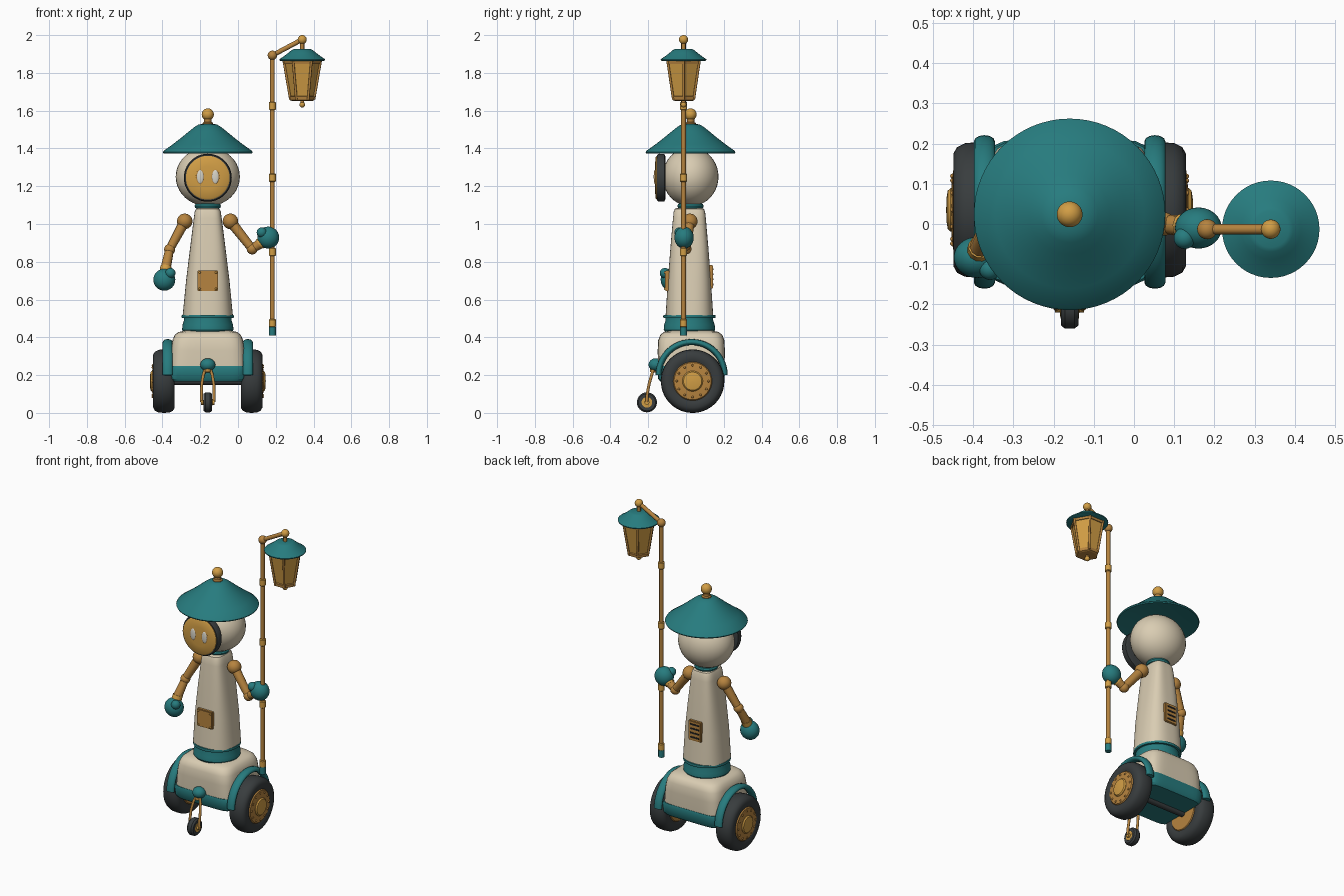
import bpy, bmesh, math
from mathutils import Vector

if "Cube" in bpy.data.objects:
    bpy.data.objects.remove(bpy.data.objects["Cube"])

CX, CY = -0.16, 0.024   # body axis

def material(name, r, g, b):
    m = bpy.data.materials.new(name)
    m.diffuse_color = (r, g, b, 1)
    m.use_nodes = True
    m.node_tree.nodes["Principled BSDF"].inputs["Base Color"].default_value = m.diffuse_color
    return m

CREAM = material("cream", .70, .61, .45)
TEAL = material("teal", .02, .20, .21)
GOLD = material("gold", .64, .34, .06)
BRONZE = material("bronze", .47, .23, .05)
DARK = material("dark rubber", .04, .046, .048)
EYE = material("pale grey", .68, .66, .58)
BLACK = material("slot black", .018, .018, .018)

def finish(ob, mat, angle=35):
    ob.data.materials.clear()
    ob.data.materials.append(mat)
    bpy.ops.object.select_all(action='DESELECT')
    ob.select_set(True)
    bpy.context.view_layer.objects.active = ob
    if ob.type == 'CURVE':
        bpy.ops.object.convert(target='MESH')
        ob = bpy.context.view_layer.objects.active
    if angle:
        bpy.ops.object.shade_smooth_by_angle(angle=math.radians(angle))
    return ob

def mesh_object(name, bm, mat, loc=(0, 0, 0), angle=35):
    bmesh.ops.recalc_face_normals(bm, faces=bm.faces)
    me = bpy.data.meshes.new(name)
    bm.to_mesh(me)
    bm.free()
    ob = bpy.data.objects.new(name, me)
    ob.location = loc
    bpy.context.collection.objects.link(ob)
    return finish(ob, mat, angle)

def skin(name, rings, mat, loc=(0, 0, 0), angle=35):
    """Join rings of points into a closed skin."""
    bm = bmesh.new()
    vs = [[bm.verts.new(p) for p in ring] for ring in rings]
    n = len(vs[0])
    for a, b in zip(vs, vs[1:]):
        for i in range(n):
            j = (i + 1) % n
            bm.faces.new((a[i], a[j], b[j], b[i]))
    bm.faces.new(vs[0])
    bm.faces.new(vs[-1])
    return mesh_object(name, bm, mat, loc, angle)

def lathe(name, profile, loc, mat, axis=(0, 0, 1), n=48, angle=35):
    q = Vector(axis).to_track_quat('Z', 'Y')
    rings = [[q @ Vector((max(r, .0005) * math.cos(2 * math.pi * i / n),
                          max(r, .0005) * math.sin(2 * math.pi * i / n), h))
              for i in range(n)] for r, h in profile]
    return skin(name, rings, mat, loc, angle)

def loft(name, sections, loc, mat, n=64):
    """Rounded-square sections: (z, half x, half y, squareness)."""
    rings = []
    for z, hx, hy, p in sections:
        ring = []
        for i in range(n):
            t = 2 * math.pi * i / n
            c, s = math.cos(t), math.sin(t)
            k = (abs(c) ** p + abs(s) ** p) ** (-1 / p)
            ring.append((hx * c * k, hy * s * k, z))
        rings.append(ring)
    return skin(name, rings, mat, loc)

def ball(name, loc, r, mat, scale=(1, 1, 1)):
    bm = bmesh.new()
    bmesh.ops.create_uvsphere(bm, u_segments=32, v_segments=20, radius=r)
    bmesh.ops.scale(bm, vec=scale, verts=bm.verts)
    return mesh_object(name, bm, mat, loc, 60)

def box(name, loc, size, mat, bevel=0):
    bm = bmesh.new()
    bmesh.ops.create_cube(bm, size=1)
    bmesh.ops.scale(bm, vec=size, verts=bm.verts)
    if bevel:
        bmesh.ops.bevel(bm, geom=bm.edges[:], offset=bevel, segments=2, affect='EDGES')
    return mesh_object(name, bm, mat, loc)

def tube(name, pts, radii, mat):
    cu = bpy.data.curves.new(name, 'CURVE')
    cu.dimensions, cu.bevel_depth, cu.bevel_resolution, cu.use_fill_caps = '3D', 1, 4, True
    sp = cu.splines.new('POLY')
    sp.points.add(len(pts) - 1)
    for i, p in enumerate(pts):
        sp.points[i].co = (*p, 1)
        sp.points[i].radius = radii[i] if isinstance(radii, (list, tuple)) else radii
    ob = bpy.data.objects.new(name, cu)
    bpy.context.collection.objects.link(ob)
    return finish(ob, mat)

# Wheeled base
loft("base_skirt", [(.167, .19, .165, 8), (.18, .2, .175, 8), (.235, .205, .182, 8), (.247, .2, .178, 8)],
     (CX, CY + .004, 0), TEAL)
loft("base_shell", [(.24, .198, .176, 7), (.33, .195, .178, 6), (.385, .187, .175, 5.5), (.413, .175, .164, 5),
                    (.428, .155, .145, 5), (.436, .12, .11, 4)], (CX, CY + .004, 0), CREAM)
for side, s in (("left", -1), ("right", 1)):
    x = CX + s * .232
    at, out = (x, .035, .168), (s, 0, 0)
    lathe(side + "_tyre", [(.1, -.05), (.112, -.057), (.14, -.057), (.156, -.048), (.166, -.028), (.168, 0),
                           (.166, .028), (.156, .048), (.14, .057), (.112, .057), (.1, .05)], at, DARK, out, 64)
    lathe(side + "_wheel_disc", [(.0, -.056), (.098, -.056), (.104, -.05), (.104, .05), (.098, .058), (.06, .062),
                                 (0, .062)], at, BRONZE, out)
    lathe(side + "_hub_cap", [(.054, .05), (.054, .064), (.048, .071), (.03, .074), (0, .075)], at, GOLD, out)
    for i in range(12):
        t = math.pi * i / 6
        ball(side + "_wheel_bolt", (x + s * .059, .035 + .084 * math.cos(t), .168 + .084 * math.sin(t)), .006, BRONZE)
    # Fender: flattened tube arched over the tyre
    arc = [(0, .175 * math.cos(t), .175 * math.sin(t)) for t in [math.pi * i / 24 for i in range(25)]]
    f = tube(side + "_fender", arc, .016, TEAL)
    f.scale.x = 1.65
    f.location = (CX + s * .212, .03, .2)
tube("axle", [(CX - .22, .035, .168), (CX + .22, .035, .168)], .02, DARK)

# Front caster
ball("caster_mount", (CX, -.16, .255), .04, TEAL, (1, .95, .85))
tube("caster_stem", [(CX, -.17, .25), (CX, -.175, .215)], .017, BRONZE)
for s in (-1, 1):
    tube("caster_fork", [(CX + s * .012, -.172, .235), (CX + s * .024, -.182, .2), (CX + s * .032, -.196, .15),
                         (CX + s * .033, -.205, .1), (CX + s * .033, -.208, .058)], .008, BRONZE)
lathe("caster_tyre", [(.03, -.022), (.045, -.022), (.053, -.012), (.053, .012), (.045, .022), (.03, .022)],
      (CX, -.207, .056), DARK, (1, 0, 0), 32)
lathe("caster_hub", [(0, -.036), (.013, -.036), (.013, -.024), (.028, -.023), (.028, .023), (.013, .024),
                     (.013, .036), (0, .036)], (CX, -.207, .056), GOLD, (1, 0, 0), 32)

# Waist and torso
lathe("waist_ring", [(.13, .43), (.136, .44), (.134, .465), (.126, .49), (.126, .502), (.137, .503), (.139, .51),
                     (.137, .518), (.12, .518)], (CX, CY - .006, 0), TEAL)
loft("torso", [(.515, .133, .126, 2.4), (.7, .115, .114, 2.9), (.88, .093, .1, 3.4), (1.03, .074, .087, 3.8),
               (1.065, .069, .083, 3.8), (1.08, .062, .077, 3.6), (1.086, .05, .062, 3)], (CX, CY - .006, 0), CREAM)
lathe("neck", [(.055, 1.08), (.066, 1.085), (.07, 1.095), (.066, 1.105), (.055, 1.11), (.055, 1.13)],
      (CX, CY, 0), TEAL)

# Chest plate with corner rivets, back vent with slots
box("chest_plate", (CX, -.099, .7), (.11, .022, .11), BRONZE, .004)
for sx in (-1, 1):
    for sz in (-1, 1):
        ball("plate_rivet", (CX + sx * .043, -.111, .7 + sz * .043), .006, GOLD)
box("back_vent", (CX, .132, .72), (.088, .022, .125), BRONZE, .004)
for i in range(4):
    box("vent_slot", (CX, .142, .68 + i * .027), (.06, .008, .009), BLACK)

# Head and face
ball("head", (CX, CY, 1.25), 1, CREAM, (.17, .148, .156))
FACE = (CX, 0, 1.245)
lathe("face_bezel", [(0, .108), (.112, .108), (.126, .115), (.127, .143), (.121, .153), (0, .153)], FACE, DARK,
      (0, -1, 0))
lathe("face_disc", [(.116, .145), (.116, .156), (.108, .161), (.06, .165), (0, .166)], FACE, GOLD, (0, -1, 0))
for s in (-1, 1):
    ball("eye_rim", (CX + s * .04, -.164, 1.25), 1, BRONZE, (.022, .004, .04))
    ball("eye", (CX + s * .04, -.165, 1.25), 1, EYE, (.018, .006, .036))

# Hat
lathe("hat", [(0, 1.395), (.15, 1.392), (.225, 1.375), (.235, 1.374), (.238, 1.38), (.234, 1.387), (.185, 1.422),
              (.14, 1.457), (.1, 1.49), (.07, 1.514), (.05, 1.526), (.025, 1.531), (0, 1.532)],
      (CX, CY, 0), TEAL, n=64, angle=50)
lathe("hat_stem", [(.028, 1.525), (.028, 1.535), (.02, 1.54), (.02, 1.56)], (CX, CY, 0), BRONZE, n=24)
ball("hat_knob", (CX, CY, 1.58), .032, GOLD)

# Arms: shoulder, elbow, wrist, hand, thumb
arms = {"left": [(-.282, .02, 1.014), (-.362, -.01, .865), (-.383, -.06, .765), (-.39, -.083, .705),
                 (-.358, -.112, .74)],
        "right": [(-.04, .02, 1.014), (.075, 0, .868), (.12, -.005, .898), (.16, -.01, .928), (.126, -.035, .955)]}
for side, (sh, el, wr, hand, thumb) in arms.items():
    ball(side + "_shoulder", sh, .041, BRONZE)
    tube(side + "_upper_arm", [sh, el], [.028, .023], BRONZE)
    ball(side + "_elbow", el, .029, BRONZE)
    tube(side + "_forearm", [el, wr], [.023, .027], BRONZE)
    tube(side + "_cuff", [Vector(wr).lerp(hand, -.15), Vector(wr).lerp(hand, .3)], .03, GOLD)
    ball(side + "_hand", hand, .058, TEAL, (1, .88, 1))
    ball(side + "_thumb", thumb, .027, TEAL)

# Lamp pole
PX, PY, LX = .182, -.013, .34
tube("pole", [(PX, PY, .43), (PX, PY, 1.89)], .0125, BRONZE)
tube("pole_foot", [(PX, PY, .41), (PX, PY, .455)], .018, TEAL)
for z in (.475, .852, 1.245, 1.625):
    lathe("pole_coupling", [(.014, -.022), (.019, -.018), (.019, .018), (.014, .022)], (PX, PY, z), GOLD, n=24)
ball("pole_knob", (PX, PY, 1.893), .025, BRONZE)
tube("pole_arm", [(PX, PY, 1.893), (LX, PY, 1.977)], .0125, BRONZE)
ball("arm_knob", (LX, PY, 1.976), .024, GOLD)

# Lantern
L = (LX, PY, 0)
tube("lantern_hanger", [(LX, PY, 1.91), (LX, PY, 1.97)], .011, BRONZE)
lathe("lantern_cap", [(0, 1.862), (.112, 1.862), (.12, 1.866), (.121, 1.872), (.1, 1.886), (.075, 1.905),
                      (.056, 1.921), (.045, 1.926), (0, 1.927)], L, TEAL)
lathe("lantern_glass", [(.06, 1.67), (.095, 1.865)], L, GOLD, n=6, angle=0)
lathe("lantern_base", [(.055, 1.652), (.066, 1.656), (.068, 1.674), (.06, 1.678)], L, BRONZE, n=6, angle=0)
lathe("lantern_top_rim", [(.098, 1.848), (.101, 1.864)], L, BRONZE, n=6, angle=0)
for i in range(6):
    c, s = math.cos(i * math.pi / 3), math.sin(i * math.pi / 3)
    tube("lantern_bar", [(LX + .063 * c, PY + .063 * s, 1.66), (LX + .098 * c, PY + .098 * s, 1.865)], .0065, BRONZE)
tube("lantern_finial_stem", [(LX, PY, 1.635), (LX, PY, 1.66)], .01, BRONZE)
ball("lantern_finial", (LX, PY, 1.632), .015, GOLD)
